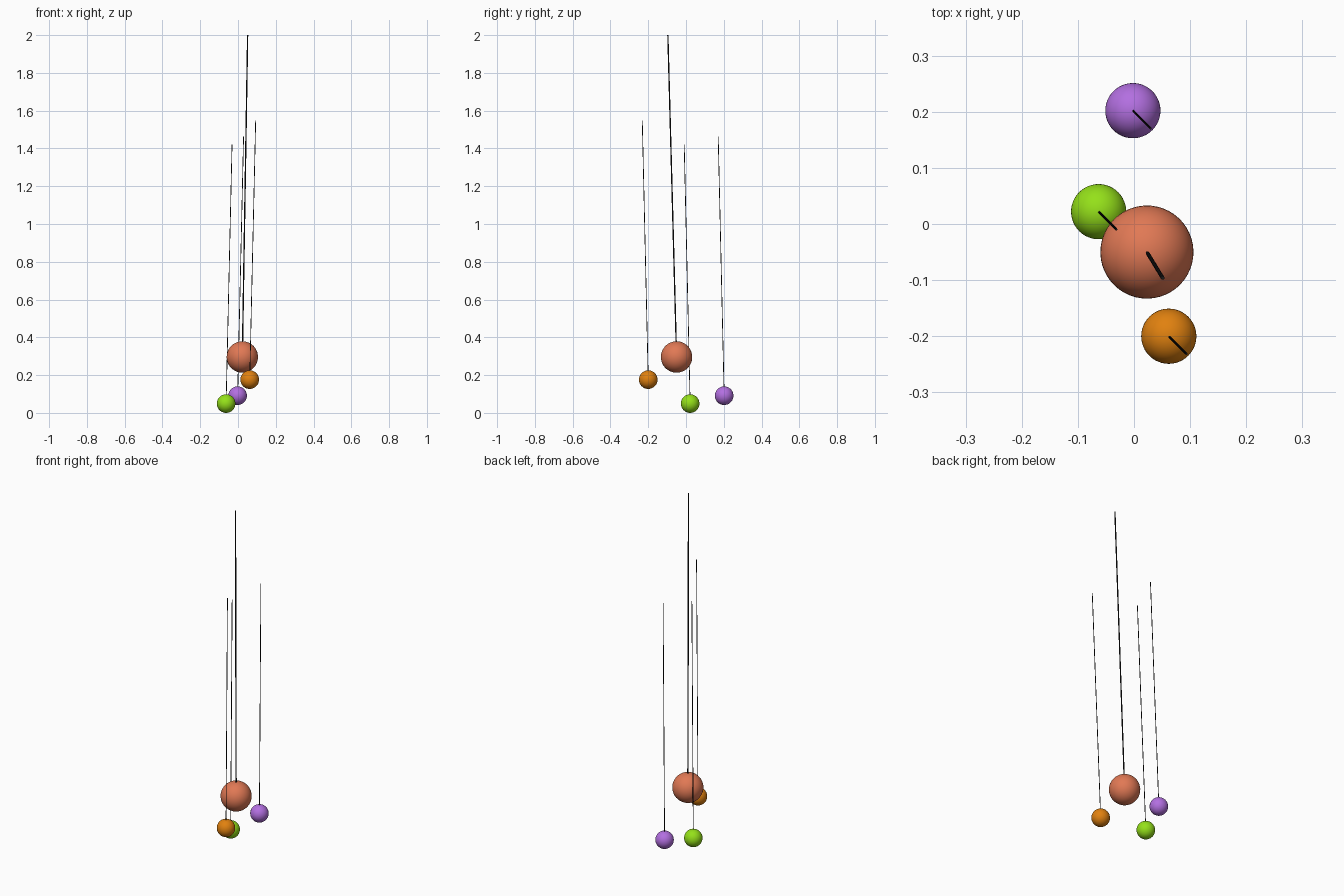
import bpy
from mathutils import Vector

if "Cube" in bpy.data.objects:
    bpy.data.objects.remove(bpy.data.objects["Cube"])


def material(name, rgb):
    m = bpy.data.materials.new(name)
    m.diffuse_color = (*rgb, 1)
    m.use_nodes = True
    m.node_tree.nodes["Principled BSDF"].inputs["Base Color"].default_value = m.diffuse_color
    return m


cord_black = material("cord_black", (0.01, 0.01, 0.01))


def finish(name, mat):
    ob = bpy.context.object
    ob.name = name
    ob.data.materials.append(mat)
    bpy.ops.object.shade_smooth_by_angle()


def pendant(name, centre, radius, swing, cord_radius, rgb):
    """A ball hanging on a straight cord; swing is the vector from ball centre to cord top."""
    centre, swing = Vector(centre), Vector(swing)
    tilt = swing.to_track_quat('Z', 'Y').to_euler()
    # ball, its pole lined up with the cord
    bpy.ops.mesh.primitive_uv_sphere_add(segments=48, ring_count=24, radius=radius,
                                         location=centre, rotation=tilt)
    finish(name + "_ball", material(name + "_colour", rgb))
    # cord, sunk slightly into the ball
    start = centre + swing.normalized() * radius * 0.95
    end = centre + swing
    bpy.ops.mesh.primitive_cylinder_add(vertices=12, radius=cord_radius,
                                        depth=(end - start).length,
                                        location=(start + end) / 2, rotation=tilt)
    finish(name + "_cord", cord_black)


# one large pendant
pendant("large_coral", (0.023, -0.05, 0.296), 0.083, (0.028, -0.046, 1.704),
        0.0034, (0.75, 0.19, 0.09))

# three small pendants on identical cords
small = {
    "small_orange": ((0.062, -0.200, 0.176), (0.75, 0.22, 0.005)),
    "small_green": ((-0.063, 0.022, 0.0492), (0.30, 0.75, 0.01)),
    "small_purple": ((-0.002, 0.202, 0.091), (0.45, 0.16, 0.75)),
}
for name, (centre, rgb) in small.items():
    pendant(name, centre, 0.0492, (0.0315, -0.0315, 1.372), 0.002, rgb)
